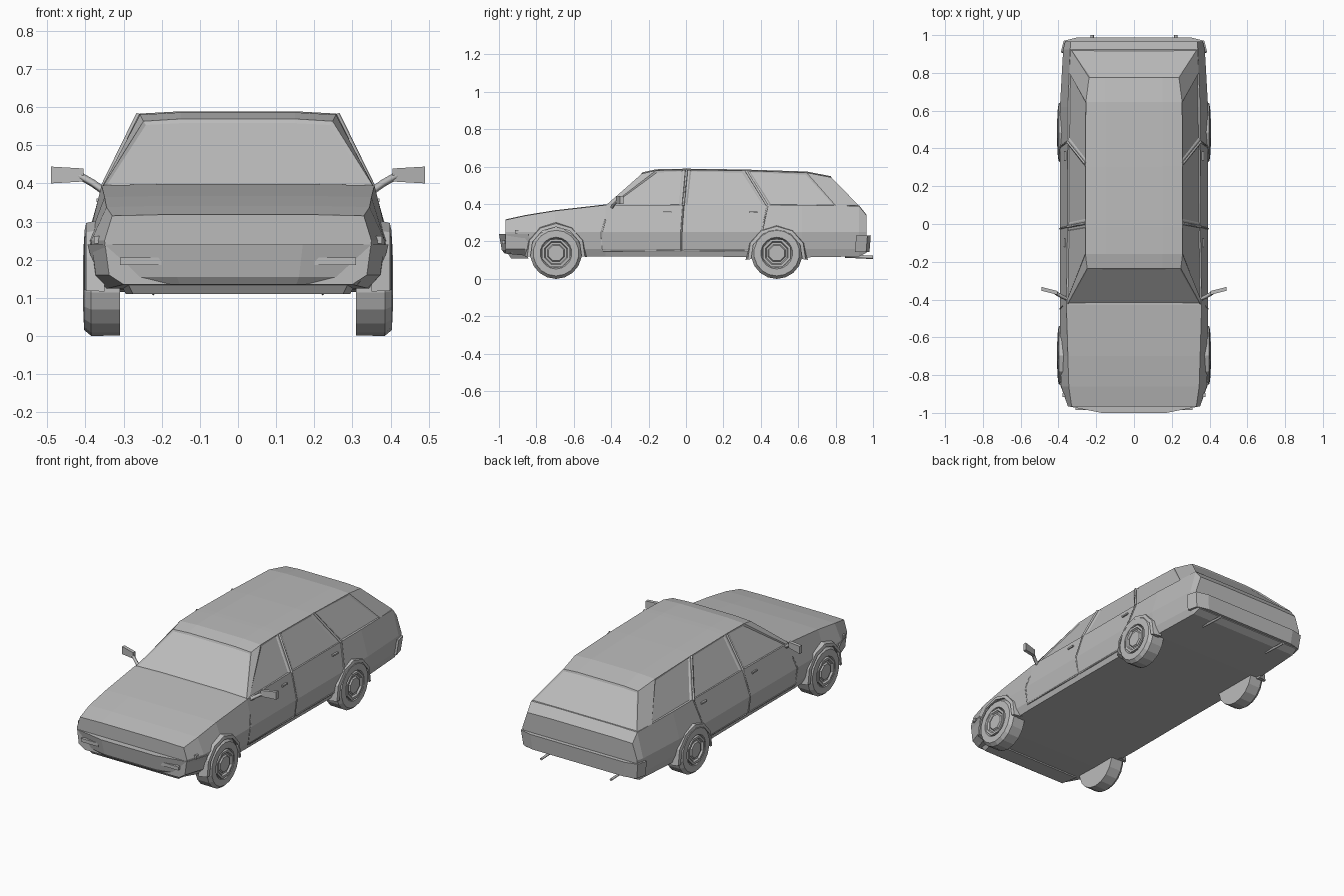
import bpy, bmesh, math
from mathutils import Vector

cube = bpy.data.objects.get("Cube")
if cube:
    bpy.data.objects.remove(cube, do_unlink=True)

grey = bpy.data.materials.new("plain grey")
grey.use_nodes = True
COLOR = (0.5, 0.5, 0.5, 1)
grey.diffuse_color = COLOR
grey.node_tree.nodes["Principled BSDF"].inputs["Base Color"].default_value = COLOR


def finish(name, bm):
    bmesh.ops.recalc_face_normals(bm, faces=bm.faces)
    mesh = bpy.data.meshes.new(name)
    bm.to_mesh(mesh)
    bm.free()
    mesh.materials.append(grey)
    obj = bpy.data.objects.new(name, mesh)
    bpy.context.collection.objects.link(obj)
    return obj


def loft(bm, rings, closed=True, caps=True):
    """Skin between rings of points; returns rows of faces."""
    rows = [[bm.verts.new(p) for p in ring] for ring in rings]
    n = len(rings[0])
    faces = [[bm.faces.new((a[i], a[(i + 1) % n], b[(i + 1) % n], b[i]))
              for i in range(n if closed else n - 1)] for a, b in zip(rows, rows[1:])]
    if caps:
        bm.faces.new(rows[0])
        bm.faces.new(rows[-1])
    return faces


def both(half):
    """Mirror a half section into a full one."""
    return half + [(-x, y, z) for x, y, z in reversed(half)]


def solid(name, rings):
    bm = bmesh.new()
    loft(bm, rings)
    return finish(name, bm)


def rod(name, points, r):
    curve = bpy.data.curves.new(name, "CURVE")
    curve.dimensions = "3D"
    curve.bevel_depth = r
    curve.bevel_resolution = 0
    curve.use_fill_caps = True
    spline = curve.splines.new("POLY")
    spline.points.add(len(points) - 1)
    for p, co in zip(spline.points, points):
        p.co = (*co, 1)
    curve.materials.append(grey)
    obj = bpy.data.objects.new(name, curve)
    bpy.context.collection.objects.link(obj)


def box(name, center, size):
    bm = bmesh.new()
    bmesh.ops.create_cube(bm, size=1)
    for v in bm.verts:
        v.co = Vector(center) + Vector(a * b for a, b in zip(v.co, size))
    return finish(name, bm)


# Lower body: y, floor half-width, floor z, waist half-width, top half-width, top z
stations = [(-0.965, .30, .135, .35, .33, .315), (-0.86, .34, .125, .385, .345, .338),
            (-0.70, .36, .12, .393, .35, .364), (-0.43, .365, .12, .393, .358, .395),
            (0, .365, .12, .392, .352, .395), (.62, .365, .115, .392, .35, .395),
            (.925, .35, .12, .375, .338, .39), (.965, .345, .14, .365, .335, .34)]
solid("lower_body", [both([(xb, y, zb), (xw - .012, y, .16), (xw, y, .25),
                           (xt, y, zt), (.2, y, zt + .003)])
                     for y, xb, zb, xw, xt, zt in stations])

# Cabin: belt y, belt half-width, roof y, roof half-width, roof z
pillars = [(-.43, .355, -.235, .248, .563), (-.405, .356, -.16, .257, .58),
           (-.03, .352, -.015, .258, .583), (0, .352, .02, .258, .583),
           (.42, .35, .305, .257, .579), (.45, .35, .335, .257, .578),
           (.80, .343, .645, .255, .568), (.925, .335, .775, .238, .543)]
bm = bmesh.new()
rows = loft(bm, [both([(xb, yb, .392), (xr, yr, zr), (.15, yr, zr + .006)])
                 for yb, xb, yr, xr, zr in pillars], closed=False, caps=False)
bm.verts.ensure_lookup_table()
ends = [bm.faces.new(bm.verts[i:i + 6]) for i in (0, len(bm.verts) - 6)]
bmesh.ops.recalc_face_normals(bm, faces=bm.faces)
# Recessed glass in the doors, cargo sides, windscreen and tailgate
glass = [rows[i][j] for i in (1, 3, 5) for j in (0, 4)] + ends
bmesh.ops.inset_individual(bm, faces=glass, thickness=.011, depth=-.005)
finish("cabin", bm)

# Bumpers wrap round the corners
def bumper(name, plan, levels):
    solid(name, [both([(x * k, y * ky, z) for x, y in plan]) for z, k, ky in levels])

bumper("front_bumper", [(.395, -.84), (.35, -.965), (.17, -1)],
       [(.24, 1, 1), (.155, .94, .985), (.135, .9, .97)])
bumper("rear_bumper", [(.387, .91), (.372, .97), (.3, .988)],
       [(.232, 1, 1), (.145, .97, .993)])
bumper("front_valance", [(.31, -.86), (.29, -.955)], [(.14, 1, 1), (.11, .95, .98)])

# Wheels: revolved tyre and eight-sided hub
def lathe(name, profile, side, y, z, sides):
    turns = [2 * math.pi * (i + .5) / sides for i in range(sides)]
    solid(name, [[(side * x, y + r * math.cos(t), z + r * math.sin(t)) for t in turns]
                 for x, r in profile])


def arch(name, side, y, z, r):
    rings = []
    for i in range(7):
        t = math.radians(-8 + i * 196 / 6)
        rings.append([(side * x, y + q * math.cos(t), z + q * math.sin(t))
                      for x, q in ((.35, r), (.402, r), (.398, r + .018), (.35, r + .03))])
    solid(name, rings)


for side, hand in ((1, "left"), (-1, "right")):
    for y, end, za in ((-.695, "front", .14), (.485, "rear", .125)):
        label = f"{hand}_{end}"
        lathe(label + "_tyre", [(.31, .137), (.385, .138), (.404, .122), (.405, .085),
                                (.392, .078)], side, y, .138, 18)
        lathe(label + "_hub", [(.38, .08), (.407, .08), (.407, .066), (.397, .06),
                               (.397, .05), (.405, .044)], side, y, .138, 8)
        arch(label + "_arch", side, y, za, .138)

    # Door seams follow the body side
    xs = {.39: .353, .25: .392, .15: .377}
    for name, path in (("front_seam", ((-.41, .39), (-.45, .25), (-.45, .15), (-.03, .15))),
                       ("middle_seam", ((-.015, .39), (-.025, .25), (-.025, .15))),
                       ("rear_seam", ((.435, .39), (.405, .25), (.33, .15), (-.01, .15)))):
        rod(f"{hand}_{name}", [(side * xs[z], y, z) for y, z in path], .005)
    rod(hand + "_middle_pillar", [(side * .354, -.015, .39), (side * .26, .003, .582)], .007)
    rod(hand + "_rear_pillar", [(side * .352, .435, .39), (side * .259, .32, .578)], .007)

    # Handles, mirror, lamps and exhaust
    for y, end in ((-.10, "front"), (.36, "rear")):
        box(f"{hand}_{end}_handle", (side * .365, y, .356), (.012, .045, .009))
    rod(hand + "_mirror_stalk", [(side * .345, -.40, .375), (side * .38, -.385, .40),
                                 (side * .415, -.365, .42)], .010)
    solid(hand + "_mirror", [[(side * x, y + dy, z) for dy, z in
                              ((-.01, .402 - d), (.01, .402 - d), (.01, .442 + d), (-.01, .442 + d))]
                             for x, y, d in ((.405, -.365, -.003), (.49, -.343, .002))])
    box(hand + "_fog_lamp", (side * .255, -.977, .196), (.11, .016, .02))
    box(hand + "_side_lamp", (side * .37, -.905, .252), (.016, .02, .02))
    rod(hand + "_exhaust", [(side * .222, .85, .122), (side * .222, 1, .115)], .009)
